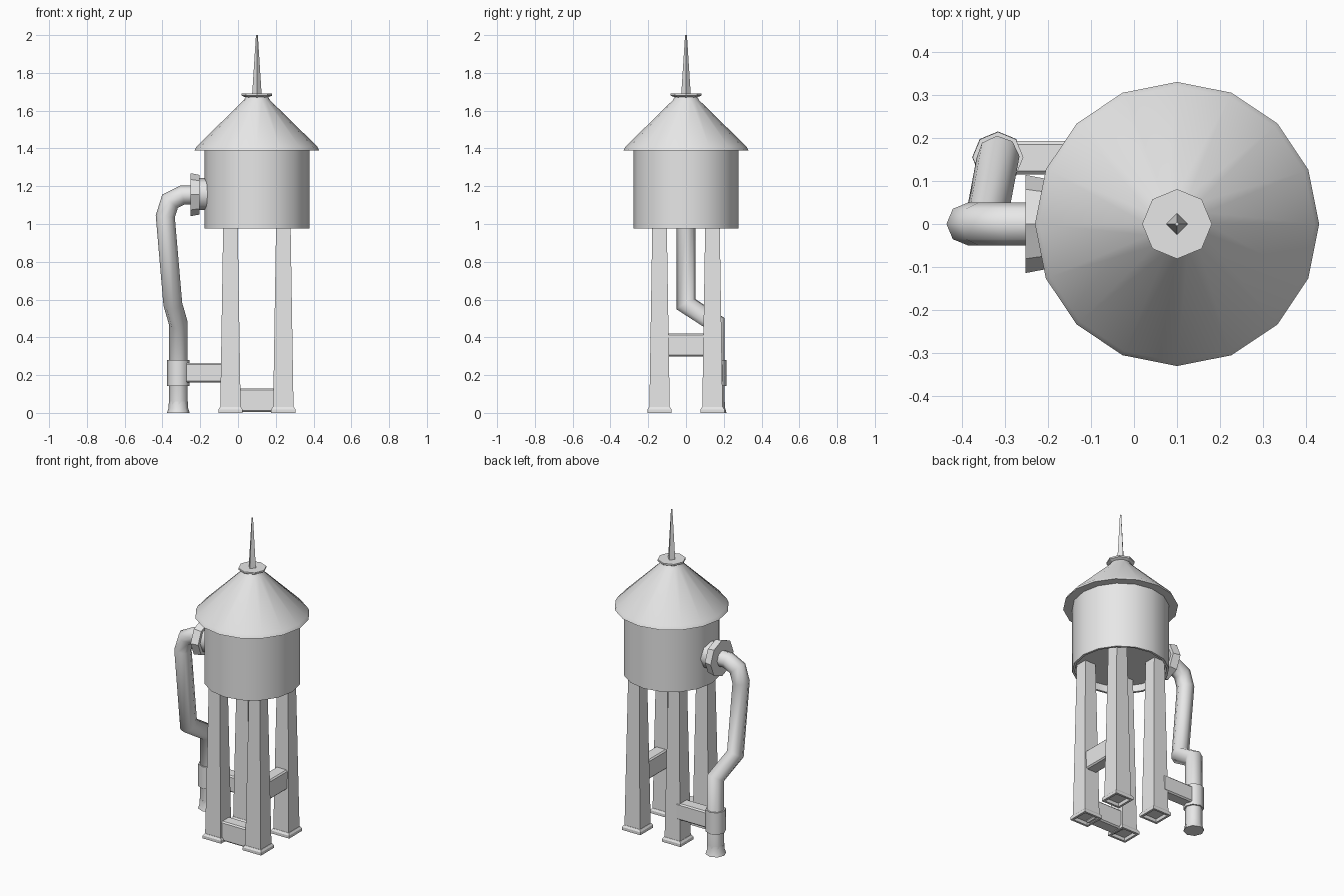
import bpy, bmesh, math
from mathutils import Vector, Matrix

cube = bpy.data.objects.get("Cube")
if cube:
    bpy.data.objects.remove(cube, do_unlink=True)

grey = bpy.data.materials.new("plain_grey")
grey.use_nodes = True
grey.diffuse_color = (0.8, 0.8, 0.8, 1)
grey.node_tree.nodes["Principled BSDF"].inputs["Base Color"].default_value = (0.8, 0.8, 0.8, 1)

AXIS_X = 0.10                       # centre line of the tank


def finish(name, bm, smooth=0):
    bmesh.ops.remove_doubles(bm, verts=bm.verts, dist=1e-5)
    bmesh.ops.recalc_face_normals(bm, faces=bm.faces)
    mesh = bpy.data.meshes.new(name)
    bm.to_mesh(mesh)
    bm.free()
    mesh.materials.append(grey)
    obj = bpy.data.objects.new(name, mesh)
    bpy.context.collection.objects.link(obj)
    if smooth:
        bpy.ops.object.select_all(action='DESELECT')
        obj.select_set(True)
        bpy.context.view_layer.objects.active = obj
        bpy.ops.object.shade_smooth_by_angle(angle=math.radians(smooth))
    return obj


def skin(bm, rings):
    """Join successive rings of points with quads and cap both ends."""
    loops = [[bm.verts.new(p) for p in ring] for ring in rings]
    n = len(loops[0])
    for a, b in zip(loops, loops[1:]):
        for i in range(n):
            j = (i + 1) % n
            bm.faces.new((a[i], a[j], b[j], b[i]))
    bm.faces.new(loops[0])
    bm.faces.new(loops[-1])


def lathe(name, profile, sides, loc=(0, 0, 0), smooth=0, turn=0, sideways=False):
    """Turn a (radius, height) profile; sideways lays its axis along -x."""
    bm = bmesh.new()
    angles = [turn + math.tau * i / sides for i in range(sides)]
    skin(bm, [[(r * math.cos(a), r * math.sin(a), z) for a in angles] for r, z in profile])
    if sideways:
        bm.transform(Matrix.Rotation(-math.pi / 2, 4, 'Y'))
    bm.transform(Matrix.Translation(loc))
    return finish(name, bm, smooth)


def square(name, profile, loc):
    """Square post from a (half width, height) profile."""
    return lathe(name, [(w * math.sqrt(2), z) for w, z in profile], 4, loc, turn=math.pi / 4)


def beam(name, low, high):
    bm = bmesh.new()
    bmesh.ops.create_cube(bm, size=1)
    lo, hi = Vector(low), Vector(high)
    for v in bm.verts:
        v.co = [(lo[k] + hi[k]) / 2 + v.co[k] * (hi[k] - lo[k]) for k in range(3)]
    obj = finish(name, bm)
    bevel = obj.modifiers.new("soft_edges", 'BEVEL')
    bevel.width = 0.008
    bevel.segments = 1


def pipe(name, path, radius, sides=8):
    """Sweep a ring along a path with mitred bends."""
    pts = [Vector(p) for p in path]
    dirs = [(b - a).normalized() for a, b in zip(pts, pts[1:])]
    side = Vector((0, 1, 0))
    up = dirs[0].cross(side)
    ring = [pts[0] + radius * (side * math.cos(math.tau * i / sides) + up * math.sin(math.tau * i / sides))
            for i in range(sides)]
    rings = [ring]
    for k, d in enumerate(dirs):
        normal = d + dirs[k + 1] if k + 1 < len(dirs) else d
        ring = [p + d * ((pts[k + 1] - p).dot(normal) / d.dot(normal)) for p in ring]
        rings.append(ring)
    bm = bmesh.new()
    skin(bm, rings)
    return finish(name, bm, 50)


# Tank with recessed underside, conical roof, cap and spire
centre = (AXIS_X, 0, 0)
lathe("tank", [(0.264, 1.02), (0.264, 0.975), (0.278, 0.975), (0.278, 1.4)], 16, centre, 35)
lathe("roof", [(0.33, 1.39), (0.32, 1.41), (0.07, 1.655), (0.055, 1.68)], 16, centre, 35)
lathe("roof_cap", [(0.055, 1.668), (0.081, 1.68), (0.081, 1.69)], 8, centre)
lathe("spire", [(0.025, 1.688), (0.005, 2.0)], 4, centre)

# Four tapered legs on hollow-bottomed feet
for sy, row in ((-1, "front"), (1, "back")):
    for sx, flank in ((-1, "right"), (1, "left")):
        spot = (AXIS_X + sx * 0.14, sy * 0.14, 0)
        square(f"{row}_{flank}_leg", [(0.054, 0.02), (0.038, 1.02)], spot)
        square(f"{row}_{flank}_foot",
               [(0.045, 0.018), (0.05, 0), (0.064, 0), (0.064, 0.018), (0.056, 0.03)], spot)

# Braces between the legs and out to the pipe
beam("front_brace", (-0.01, -0.18, 0.005), (0.21, -0.1, 0.128))
beam("side_brace", (0.2, -0.11, 0.298), (0.28, 0.11, 0.42))
beam("pipe_brace", (-0.29, 0.115, 0.16), (-0.06, 0.193, 0.264))

# Drain pipe with wall flange, collar and flared end
PX, PY = -0.316, 0.155
pipe("drain_pipe", [(-0.17, 0, 1.155), (-0.295, 0, 1.153), (-0.36, 0, 1.12), (-0.385, 0, 1.04),
                    (-0.345, 0, 0.575), (PX, PY, 0.475), (PX, PY, 0.03)], 0.05)
lathe("wall_collar", [(0.085, 0.15), (0.085, 0.21)], 8, (0, 0, 1.158), 50, sideways=True)
lathe("wall_flange", [(0.105, 0.205), (0.114, 0.252)], 8, (0, 0, 1.155), sideways=True)
lathe("pipe_collar", [(0.059, 0.142), (0.059, 0.28)], 8, (PX, PY, 0), 50)
lathe("pipe_end", [(0.06, 0), (0.052, 0.025), (0.05, 0.06)], 8, (PX, PY, 0), 50)
